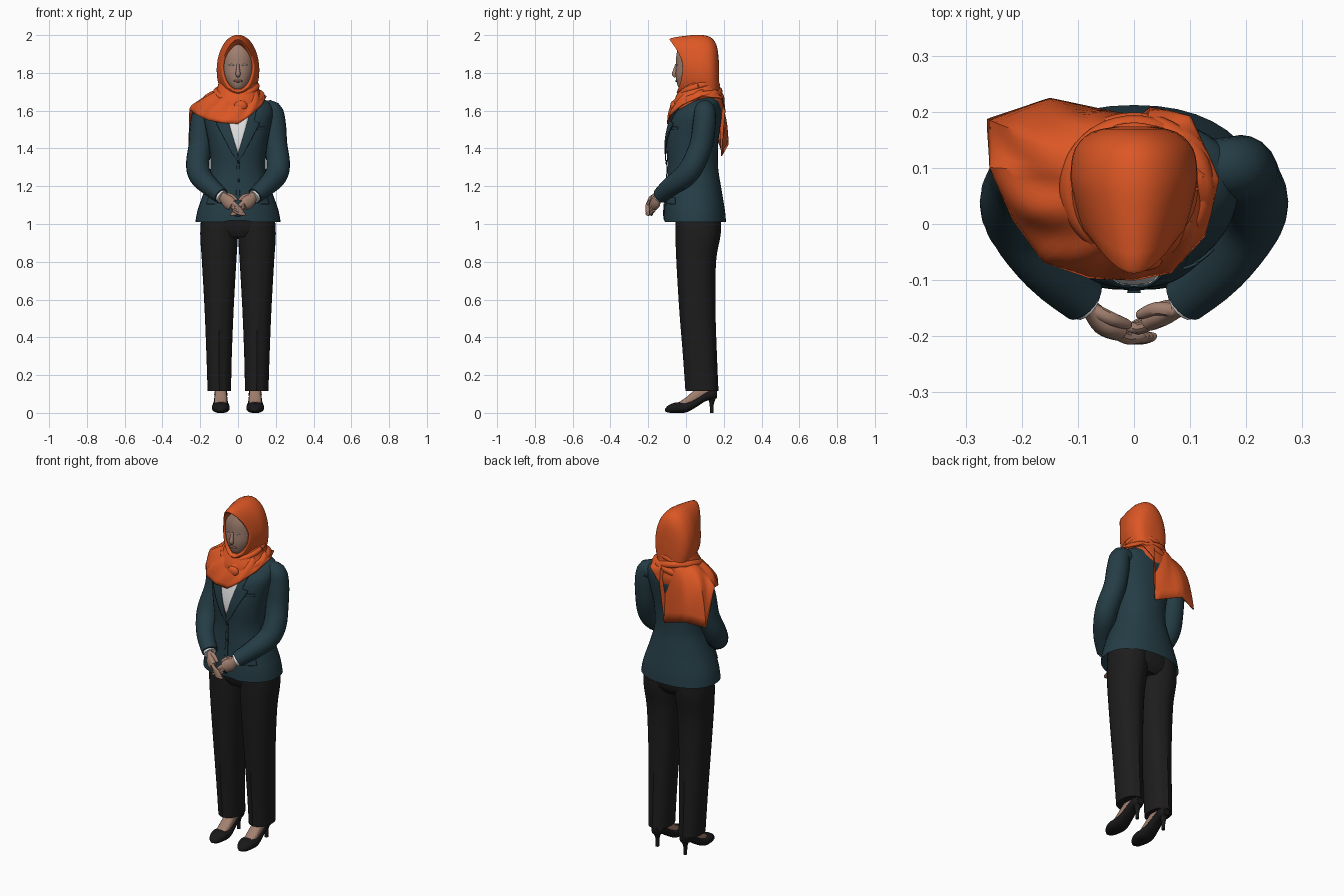
import bpy, bmesh, math
from mathutils import Vector

if "Cube" in bpy.data.objects:
    bpy.data.objects.remove(bpy.data.objects["Cube"])
TAU = math.tau


def material(name, r, g, b):
    m = bpy.data.materials.new(name)
    m.diffuse_color = (r, g, b, 1)
    m.use_nodes = True
    m.node_tree.nodes["Principled BSDF"].inputs["Base Color"].default_value = m.diffuse_color
    return m


ORANGE = material("orange scarf", 0.72, 0.095, 0.018)
TEAL = material("dark teal cloth", 0.018, 0.046, 0.060)
BLACK = material("black trousers", 0.013, 0.012, 0.012)
SHOE = material("black leather", 0.010, 0.009, 0.010)
SKIN = material("skin", 0.36, 0.215, 0.160)
WHITE = material("white shirt", 0.75, 0.75, 0.75)
LIP = material("lips", 0.26, 0.10, 0.085)


def spline(keys, n):
    """Catmull-Rom through tuples of any size, n steps per span."""
    out = []
    for i in range(len(keys) - 1):
        a, b, c, d = keys[max(i - 1, 0)], keys[i], keys[i + 1], keys[min(i + 2, len(keys) - 1)]
        for k in range(n):
            t = k / n
            out.append(tuple(q + 0.5 * t * (r - p + t * (2 * p - 5 * q + 4 * r - s + t * (3 * (q - r) + s - p)))
                             for p, q, r, s in zip(a, b, c, d)))
    return out + [tuple(keys[-1])]


def skin(name, rings, mat, caps=(True, True), loop=True, thick=0, angle=45):
    """Bridge equal-length rings into a surface."""
    bm = bmesh.new()
    vs = [[bm.verts.new(p) for p in ring] for ring in rings]
    n = len(rings[0])
    for r0, r1 in zip(vs, vs[1:]):
        for j in range(n if loop else n - 1):
            k = (j + 1) % n
            bm.faces.new((r0[j], r0[k], r1[k], r1[j]))
    for use, ring in zip(caps, (vs[0], vs[-1])):
        if use and loop:
            bm.faces.new(ring)
    bmesh.ops.recalc_face_normals(bm, faces=bm.faces)
    me = bpy.data.meshes.new(name)
    bm.to_mesh(me)
    bm.free()
    me.materials.append(mat)
    me.shade_smooth()
    me.set_sharp_from_angle(angle=math.radians(angle))
    ob = bpy.data.objects.new(name, me)
    bpy.context.collection.objects.link(ob)
    if thick:
        mod = ob.modifiers.new("thickness", "SOLIDIFY")
        mod.thickness, mod.offset = thick, 0
    return ob


def power(v, n):
    return math.copysign(abs(v) ** (2 / n), v)


def oval(z, rx, yf, yb, cx=0, n=2.2, seg=40, crease=0):
    ring = []
    for i in range(seg):
        c, s = math.cos(TAU * i / seg), math.sin(TAU * i / seg)
        bump = crease * math.copysign(1, s) if abs(c) < 0.01 else 0
        ring.append((cx + rx * power(c, n), (yf + yb) / 2 + (yb - yf) / 2 * power(s, n) + bump, z))
    return ring


def tube(name, keys, mat, ref=(0, 0, 1), seg=14, steps=4, flat=1.0):
    """Sweep a circle along keys (x, y, z, radius)."""
    pts = spline(keys, steps)
    rings = []
    for i, p in enumerate(pts):
        t = Vector(pts[min(i + 1, len(pts) - 1)][:3]) - Vector(pts[max(i - 1, 0)][:3])
        u = Vector(ref).cross(t).normalized()
        v = t.cross(u).normalized()
        rings.append([Vector(p[:3]) + p[3] * (flat * u * math.cos(TAU * k / seg) + v * math.sin(TAU * k / seg))
                      for k in range(seg)])
    return skin(name, rings, mat)


def ball(name, c, r, mat):
    rings = [[(c[0] + r[0] * math.sin(a) * math.cos(TAU * k / 16), c[1] + r[1] * math.sin(a) * math.sin(TAU * k / 16),
               c[2] + r[2] * math.cos(a)) for k in range(16)] for a in [0.05 + i * 3.04 / 10 for i in range(11)]]
    return skin(name, rings, mat)


# Jacket body: keys are z, half width, front y, back y
BODY = spline([(1.01, .226, -.118, .212), (1.08, .212, -.115, .205), (1.2, .17, -.103, .185), (1.3, .146, -.098, .170),
               (1.42, .155, -.104, .170), (1.5, .17, -.095, .180), (1.58, .185, -.070, .190),
               (1.635, .175, -.015, .185), (1.665, .13, .03, .170), (1.70, .07, .05, .14)], 5)
rings = [oval(*k) for k in BODY]
rings[0] = [(x, y, z + (.03 * math.exp(-(x / .04) ** 2) if y < 0 else 0)) for x, y, z in rings[0]]
skin("jacket_body", rings, TEAL, caps=(False, True))


def front_y(x, z):
    for a, b in zip(BODY, BODY[1:]):
        if a[0] <= z <= b[0]:
            t = (z - a[0]) / (b[0] - a[0])
            rx, yf, yb = (a[i] + t * (b[i] - a[i]) for i in (1, 2, 3))
            return (yf + yb) / 2 - (yb - yf) / 2 * max(0, 1 - abs(x / rx) ** 2.2) ** (1 / 2.2)
    return 0


def patch(name, rows, mat, lift, side=1, cols=8):
    """Plate following the jacket front; rows are z, x0, x1."""
    grid = []
    for a, b in zip(rows, rows[1:]):
        grid += [[p + (q - p) * k / 5 for p, q in zip(a, b)] for k in range(5)]
    grid.append(rows[-1])
    pts = [[(side * (x0 + (x1 - x0) * j / cols), front_y(x0 + (x1 - x0) * j / cols, z) - lift, z)
            for j in range(cols + 1)] for z, x0, x1 in grid]
    skin(name, pts, mat, loop=False, thick=.005)


patch("shirt_front", [(1.375, -.001, .001), (1.53, -.048, .048), (1.6, -.065, .065)], WHITE, .003)
for s in (-1, 1):
    patch("lapel", [(1.335, 0, .004), (1.375, .001, .032), (1.50, .039, .098), (1.535, .048, .115),
                    (1.545, .052, .085), (1.61, .065, .10)], TEAL, .008, s)
    patch("pocket_flap", [(1.105, .09, .165), (1.14, .085, .155)], TEAL, .003, s)
patch("chest_pocket", [(1.50, .105, .142), (1.515, .103, .142)], TEAL, .003)
patch("front_edge", [(1.04, -.012, .012), (1.34, -.006, .006)], TEAL, .003)
for z in (1.23, 1.325):
    ball("button", (.004, front_y(0, z) - .006, z), (.008, .005, .008), SHOE)

# Pelvis and lower body
skin("trouser_seat", [oval(*k) for k in spline([(.93, .16, -.03, .15), (.98, .19, -.05, .18), (1.1, .18, -.06, .185)], 4)], BLACK)

for s in (-1, 1):
    # Trouser leg: z, half width, front, back, centre x
    leg = spline([(.115, .062, .003, .166, .099 * s), (.3, .067, -.01, .158, .1 * s), (.55, .077, -.03, .15, .1 * s),
                  (.8, .091, -.045, .153, .1 * s), (.95, .1, -.05, .178, .1 * s), (1.08, .095, -.05, .18, .095 * s)], 4)
    skin("trouser_leg", [oval(*k, n=2.3, seg=32, crease=.006) for k in leg], BLACK)

    # Court shoe: y, half width, bottom z, top z
    def along_y(keys):
        return [[(.091 * s + w * power(math.cos(TAU * i / 20), 2.5), y, (lo + hi) / 2 + (hi - lo) / 2 * power(math.sin(TAU * i / 20), 2.5))
                 for i in range(20)] for y, w, lo, hi in spline(keys, 3)]
    skin("shoe", along_y([(-.11, .012, .008, .024), (-.09, .032, .001, .042), (-.05, .046, 0, .056), (0, .046, .002, .057),
                          (.05, .038, .028, .078), (.1, .034, .06, .112), (.14, .034, .072, .13), (.163, .02, .078, .125)]), SHOE)
    skin("foot", along_y([(-.035, .028, .03, .058), (0, .034, .03, .082), (.05, .032, .05, .125), (.09, .03, .07, .15),
                          (.145, .025, .08, .15)]), SKIN)
    tube("shoe_heel", [(.091 * s, .136, 0, .010), (.091 * s, .136, .05, .012), (.091 * s, .138, .095, .028)], SHOE, ref=(0, 1, 0))

    # Sleeve, lower on the side under the scarf
    top = 1.58 if s < 0 else 1.597
    tube("sleeve", [(.12 * s, .1, top, .05), (.178 * s, .1, top, .056), (.192 * s, .097, 1.53, .061), (.2 * s, .08, 1.42, .061),
                    (.213 * s, .04, 1.32, .062), (.2 * s, -.005, 1.255, .060), (.15 * s, -.08, 1.2, .051),
                    (.09 * s, -.135, 1.15, .043)], TEAL, ref=(0, 1, 0), seg=20)
    # Cuff, palm, fingers and thumb of the folded hands
    d = -.004 if s < 0 else .014
    tube("shirt_cuff", [(.1 * s, -.13, 1.155, .034), (.083 * s, -.142, 1.144, .034)], WHITE)
    tube("palm", [(.1 * s, -.13, 1.155, .025), (.08 * s, -.148, 1.14, .027), (.055 * s, -.172 + d, 1.118, .036),
                  (.03 * s, -.185 + d, 1.1, .032)], SKIN, flat=.6)
    for i in range(4):
        x = s * (.042 - .006 * i)
        tube("finger", [(x, -.184 + d, 1.128 - .018 * i, .011), (x - .03 * s, -.2 + d, 1.1 - .014 * i, .0105),
                        (x - .055 * s, -.197 + d, 1.078 - .009 * i, .009), (x - .062 * s, -.194 + d, 1.073 - .009 * i, .004)],
             SKIN, seg=8)
    tube("thumb", [(.07 * s, -.155, 1.15, .013), (.04 * s, -.165 + d, 1.15, .012), (.012 * s, -.175 + d, 1.13, .009),
                   (.006 * s, -.177 + d, 1.125, .004)], SKIN, seg=8)
    # Eye
    ball("eye", (.035 * s, -.0485, 1.842), (.015, .004, .004), WHITE)

# Face
skin("face", [oval(*k, n=2) for k in spline([(1.70, .03, -.015, .1), (1.72, .045, -.038, .1), (1.75, .064, -.049, .1),
     (1.79, .077, -.055, .1), (1.84, .082, -.053, .1), (1.9, .08, -.05, .1), (1.965, .055, -.03, .09)], 4)], SKIN)
tube("nose", [(0, -.050, 1.845, .007), (0, -.058, 1.815, .010), (0, -.062, 1.793, .013), (0, -.052, 1.780, .008)], SKIN, ref=(0, 1, 0))
ball("mouth", (0, -.049, 1.757), (.024, .007, .007), LIP)


# Hood: loops from the face opening to the back; keys are half width, low z, high z, y, edge weight
def edge_y(z):
    u = (z - 1.84) / .14
    return -.015 - .07 * u ** 1.5 if u > 0 else -.015 - .03 * u * u


hood = []
for w, lo, hi, y, e in spline([(.07, 1.715, 1.95, .02, 1), (.078, 1.705, 1.965, 0, 1), (.09, 1.69, 1.983, .005, 1),
                               (.108, 1.65, 2.0, .055, .25), (.113, 1.63, 2.0, .09, 0), (.105, 1.62, 1.985, .135, 0),
                               (.075, 1.62, 1.94, .164, 0), (.03, 1.68, 1.86, .174, 0)], 3):
    ring = []
    for i in range(40):
        a = TAU * i / 40
        z = (lo + hi) / 2 + (hi - lo) / 2 * math.cos(a)
        ring.append((w * math.sin(a) * (1 - .22 * e * max(0, math.cos(a))), y + e * edge_y(z), z))
    hood.append(ring)
skin("scarf_hood", hood, ORANGE, caps=(False, True), angle=60)

# Neck wrap with tilted rolls
skin("scarf_neck", [oval(*k) for k in spline([(1.76, .1, .0, .172), (1.71, .113, -.035, .18), (1.66, .132, -.06, .19),
                                              (1.62, .138, -.066, .195), (1.57, .12, -.06, .185)], 4)], ORANGE)
for rx, ry, z, tilt, r in ((.097, .098, 1.705, .025, .018), (.112, .108, 1.672, -.025, .021), (.122, .112, 1.645, .03, .022)):
    tube("scarf_roll", [(rx * math.cos(a), .065 + ry * math.sin(a), z + tilt * math.cos(a) + .03 * math.sin(a), r)
                        for a in [TAU * k / 16 for k in range(17)]], ORANGE, seg=10, steps=3)
ball("scarf_knot", (.015, -.066, 1.625), (.035, .018, .028), ORANGE)

# Shoulder drape: outer edge x, y, z and the height the cloth bends at
rim = [(.15, .08, 1.675, 1.69), (.125, -.02, 1.63, 1.68), (.065, -.085, 1.575, 1.64), (0, -.098, 1.53, 1.63),
       (-.08, -.094, 1.535, 1.63), (-.16, -.066, 1.55, 1.64), (-.215, .01, 1.575, 1.66), (-.255, .1, 1.605, 1.665),
       (-.26, .185, 1.40, 1.68), (-.15, .222, 1.42, 1.69), (.01, .188, 1.36, 1.69), (.03, .207, 1.6, 1.68), (.1, .19, 1.665, 1.69)]
outer = [[p + (q - p) * k / 5 for p, q in zip(a, b)] for a, b in zip(rim, rim[1:] + rim[:1]) for k in range(5)]
cape = []
for i in range(11):
    f = i / 10
    ring = []
    for x, y, z, bend in outer:
        a = math.atan2(y - .07, x)
        p0 = Vector((.09 * math.cos(a), .08 + .085 * math.sin(a), 1.715))
        p2 = Vector((x, y, z))
        p1 = p0.lerp(p2, .9)
        p1.z = bend
        p = p0 * (1 - f) ** 2 + p1 * 2 * f * (1 - f) + p2 * f * f
        fold = .006 * math.sin(math.pi * f) * math.sin(9 * a + 5 * f)
        ring.append(p + Vector((math.cos(a), math.sin(a), 1)) * fold)
    cape.append(ring)
skin("scarf_drape", cape, ORANGE, caps=(False, False), thick=.006)
